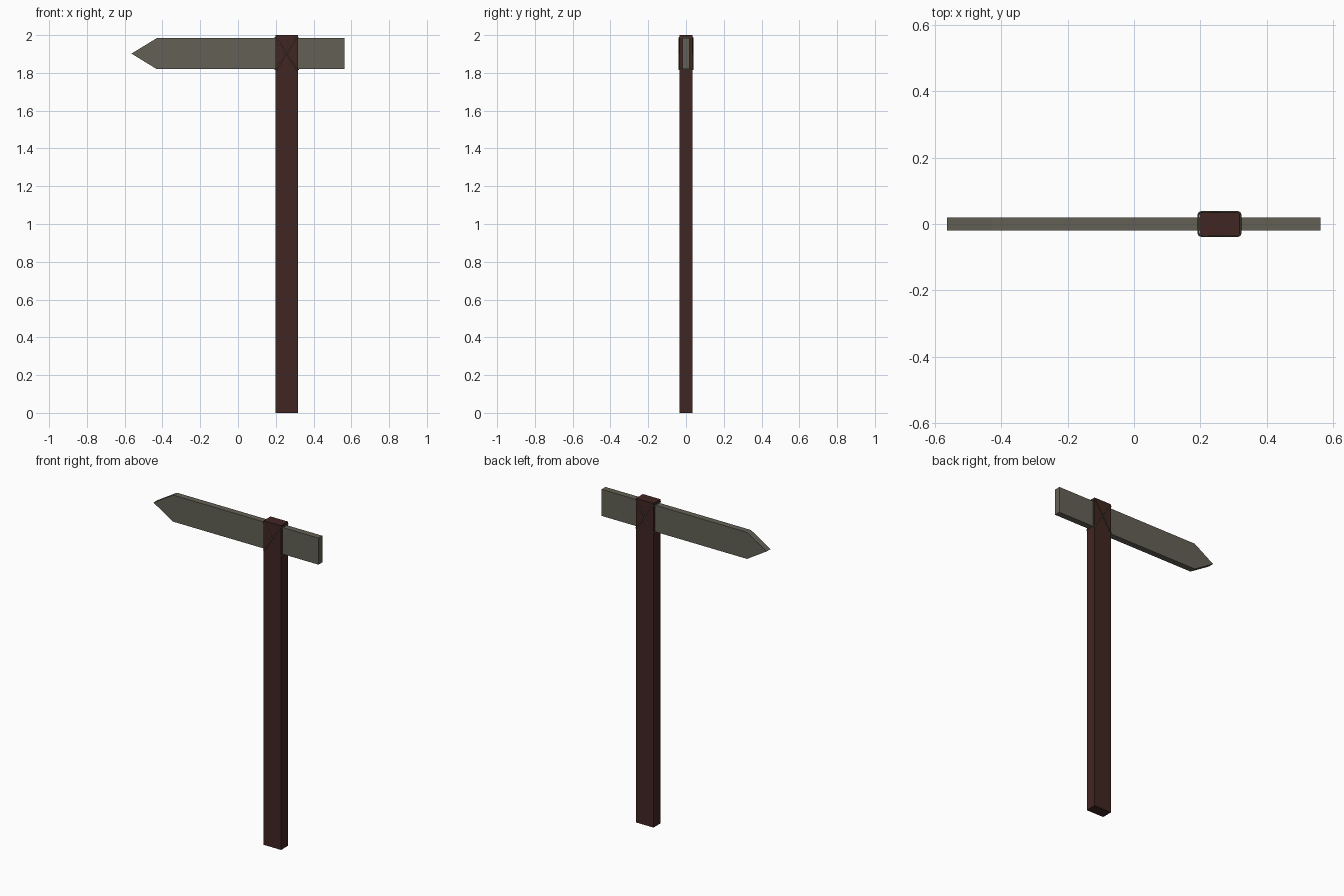
import bpy, bmesh, math

if "Cube" in bpy.data.objects:
    bpy.data.objects.remove(bpy.data.objects["Cube"])

def material(name, rgb):
    m = bpy.data.materials.new(name)
    m.diffuse_color = (*rgb, 1)
    m.use_nodes = True
    m.node_tree.nodes["Principled BSDF"].inputs["Base Color"].default_value = m.diffuse_color
    return m

post_wood = material("dark_wood", (0.053, 0.019, 0.016))
sign_wood = material("weathered_wood", (0.127, 0.119, 0.091))
cord = material("cord", (0.12, 0.12, 0.065))

PX, HX, HY = 0.258, 0.060, 0.034   # post centre and half sizes

def slab(name, outline, half_y, mat):
    """Extrude an (x, z) outline symmetrically along y."""
    bm = bmesh.new()
    face = bm.faces.new([bm.verts.new((x, -half_y, z)) for x, z in outline])
    ext = bmesh.ops.extrude_face_region(bm, geom=[face])
    verts = [v for v in ext["geom"] if isinstance(v, bmesh.types.BMVert)]
    bmesh.ops.translate(bm, verts=verts, vec=(0, 2 * half_y, 0))
    bmesh.ops.recalc_face_normals(bm, faces=bm.faces)
    me = bpy.data.meshes.new(name)
    bm.to_mesh(me)
    bm.free()
    me.materials.append(mat)
    ob = bpy.data.objects.new(name, me)
    bpy.context.collection.objects.link(ob)

# Upright post
slab("post", [(PX - HX, 0), (PX + HX, 0), (PX + HX, 2), (PX - HX, 2)], HY, post_wood)

# Pointed board running through the post
slab("sign_board", [(-0.564, 1.902), (-0.43, 1.82), (0.563, 1.82),
                    (0.563, 1.984), (-0.43, 1.984)], 0.019, sign_wood)

# Two cord loops crossing on the front and back of the post,
# passing over the board on one side and under it on the other
R, OFF, ROUND = 0.0025, 0.0015, 0.007
def cord_loop(name, slope):
    hx, hy = HX + OFF, HY + OFF
    pts = []
    for k, (sx, sy) in enumerate([(1, 1), (-1, 1), (-1, -1), (1, -1)]):
        for i in range(4):
            a = math.pi / 2 * (k + i / 3)
            x = sx * (hx - ROUND) + (ROUND + 0.002) * math.cos(a)
            y = sy * (hy - ROUND) + (ROUND + 0.001) * math.sin(a)
            t = max(-1, min(1, x / (hx - ROUND)))
            pts.append((PX + x, y, 1.902 + slope * 0.0845 * t))
    cu = bpy.data.curves.new(name, "CURVE")
    cu.dimensions = "3D"
    cu.bevel_depth = R
    cu.bevel_resolution = 1
    sp = cu.splines.new("POLY")
    sp.points.add(len(pts) - 1)
    for p, co in zip(sp.points, pts):
        p.co = (*co, 1)
    sp.use_cyclic_u = True
    cu.materials.append(cord)
    bpy.context.collection.objects.link(bpy.data.objects.new(name, cu))

cord_loop("cord_rising", 1)
cord_loop("cord_falling", -1)
